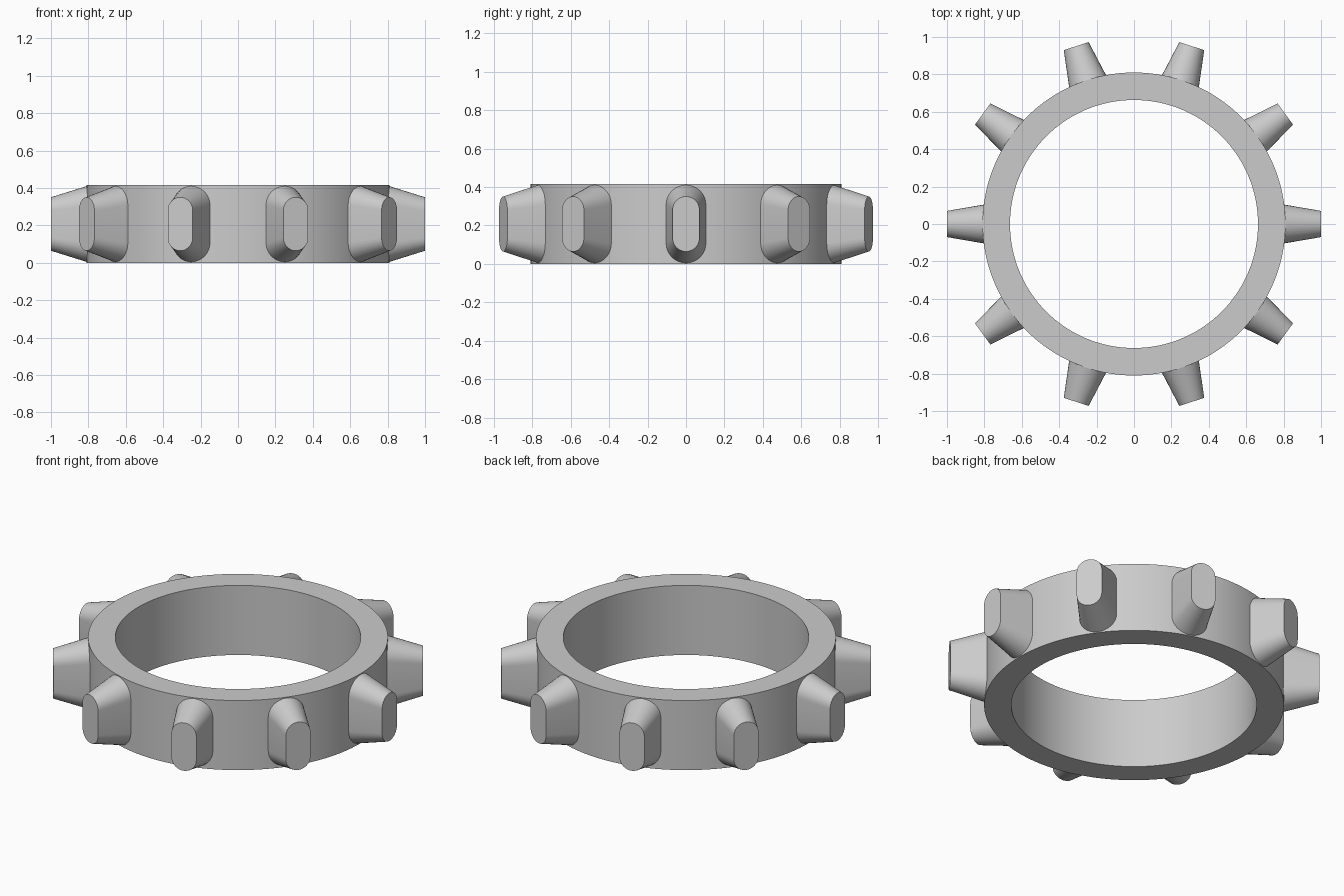
import bpy, bmesh, math
from mathutils import Matrix, Vector

cube = bpy.data.objects.get("Cube")
if cube:
    bpy.data.objects.remove(cube, do_unlink=True)

OUTER, INNER, HEIGHT = 0.81, 0.663, 0.415
SEGMENTS, TEETH, ARC_STEPS = 128, 10, 16

grey = bpy.data.materials.new("plain_grey")
grey.use_nodes = True
colour = (0.6, 0.6, 0.6, 1)
grey.diffuse_color = colour
grey.node_tree.nodes["Principled BSDF"].inputs["Base Color"].default_value = colour


def finish(name, bm):
    bmesh.ops.recalc_face_normals(bm, faces=bm.faces)
    mesh = bpy.data.meshes.new(name)
    bm.to_mesh(mesh)
    bm.free()
    mesh.materials.append(grey)
    obj = bpy.data.objects.new(name, mesh)
    bpy.context.collection.objects.link(obj)
    bpy.ops.object.select_all(action="DESELECT")
    obj.select_set(True)
    bpy.context.view_layer.objects.active = obj
    bpy.ops.object.shade_smooth_by_angle(angle=math.radians(30))
    return obj


def slot_loop(bm, r, radius, straight):
    """Upright rounded slot outline at distance r along x."""
    loop = []
    for side, start in ((1, 0), (-1, math.pi)):
        for i in range(ARC_STEPS + 1):
            a = start + math.pi * i / ARC_STEPS
            loop.append(bm.verts.new((r, radius * math.cos(a),
                                      HEIGHT / 2 + side * straight + radius * math.sin(a))))
    return loop


# Band: rectangular section swept round the axis
bm = bmesh.new()
section = [(INNER, 0), (OUTER, 0), (OUTER, HEIGHT), (INNER, HEIGHT)]
rings = []
for i in range(SEGMENTS):
    a = math.tau * i / SEGMENTS
    rings.append([bm.verts.new((r * math.cos(a), r * math.sin(a), z)) for r, z in section])
for i, ring in enumerate(rings):
    after = rings[(i + 1) % SEGMENTS]
    for k in range(4):
        n = (k + 1) % 4
        bm.faces.new((ring[k], after[k], after[n], ring[n]))
finish("ring_band", bm)

# Teeth: tapered slot-shaped studs around the band
for t in range(TEETH):
    bm = bmesh.new()
    base = slot_loop(bm, 0.795, 0.105, 0.102)
    tip = slot_loop(bm, 1.0, 0.07, 0.073)
    count = len(base)
    for i in range(count):
        j = (i + 1) % count
        bm.faces.new((base[i], base[j], tip[j], tip[i]))
    bm.faces.new(base)
    bm.faces.new(tip)
    bm.transform(Matrix.Rotation(math.tau * t / TEETH, 4, "Z"))
    finish(f"tooth_{t + 1}", bm)
